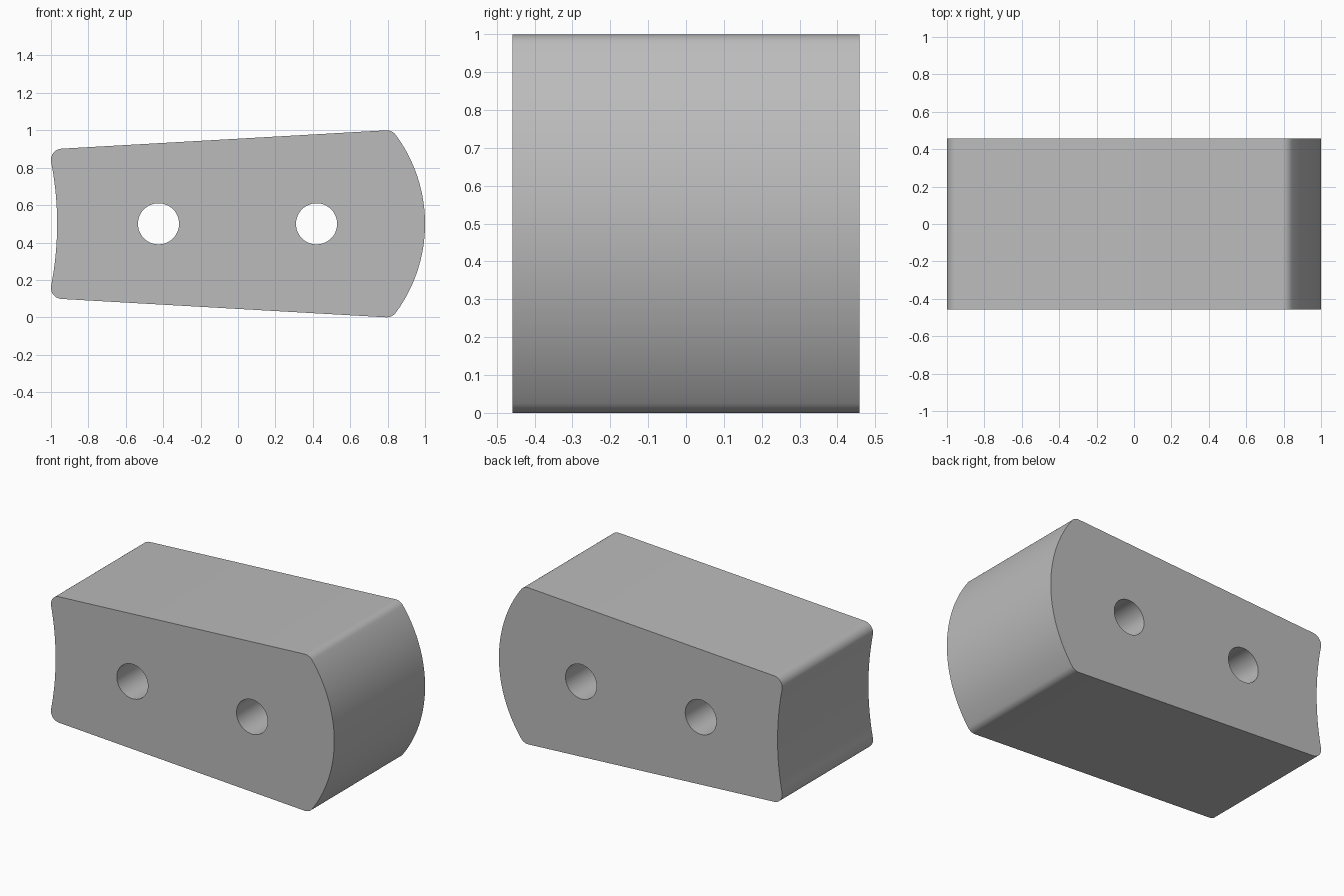
import bpy, bmesh, math
from mathutils import Vector

cube = bpy.data.objects.get("Cube")
if cube:
    bpy.data.objects.remove(cube)

HALF_DEPTH = 0.458
MID_Z = 0.5
FILLET = 0.06
SLOPE, RISE = 0.0565, 0.455          # tapered top edge, relative to mid height
NOSE_X, NOSE_R = 0.2, 0.8            # convex end arc
HOLLOW_X, HOLLOW_R = -2.687, 1.72    # concave end arc
tilt = math.atan(SLOPE)


def arc(cx, cz, r, start, end, steps):
    return [(cx + r * math.cos(start + (end - start) * i / steps),
             cz + r * math.sin(start + (end - start) * i / steps))
            for i in range(steps + 1)]


def fillet_centre(cx, reach):
    """Point at a given reach from an arc centre, one fillet below the top edge."""
    base = RISE - FILLET / math.cos(tilt)
    a = 1 + SLOPE ** 2
    b = SLOPE * base - cx
    c = cx ** 2 + base ** 2 - reach ** 2
    x = (-b + math.sqrt(b * b - a * c)) / a
    return x, base + SLOPE * x


# Upper half of the outline, from the nose tip round to the hollow
nx, nz = fillet_centre(NOSE_X, NOSE_R - FILLET)
hx, hz = fillet_centre(HOLLOW_X, HOLLOW_R + FILLET)
nose_angle = math.atan2(nz, nx - NOSE_X)
hollow_angle = math.atan2(hz, hx - HOLLOW_X)
up = math.pi / 2 + tilt
upper = arc(NOSE_X, 0, NOSE_R, 0, nose_angle, 24)
upper += arc(nx, nz, FILLET, nose_angle, up, 8)[1:]
upper += arc(hx, hz, FILLET, up, math.pi + hollow_angle, 10)
upper += arc(HOLLOW_X, 0, HOLLOW_R, hollow_angle, 0, 12)[1:]
outline = upper + [(x, -z) for x, z in upper[-2:0:-1]]

# Two through holes
loops = [outline]
for x in (-0.425, 0.42):
    loops.append(arc(x, 0, 0.11, 0, math.tau, 48)[:-1])

# Fill the outline around the holes and extrude through the depth
bm = bmesh.new()
edges = []
for loop in loops:
    verts = [bm.verts.new((x, -HALF_DEPTH, z + MID_Z)) for x, z in loop]
    edges += [bm.edges.new((v, verts[i - 1])) for i, v in enumerate(verts)]
bmesh.ops.triangle_fill(bm, edges=edges, use_beauty=True, normal=Vector((0, -1, 0)))
result = bmesh.ops.extrude_face_region(bm, geom=bm.faces[:], use_keep_orig=True)
bmesh.ops.translate(bm, vec=(0, 2 * HALF_DEPTH, 0),
                    verts=[g for g in result["geom"] if isinstance(g, bmesh.types.BMVert)])
bmesh.ops.recalc_face_normals(bm, faces=bm.faces[:])
mesh = bpy.data.meshes.new("tapered_block")
bm.to_mesh(mesh)
bm.free()

block = bpy.data.objects.new("tapered_block", mesh)
bpy.context.collection.objects.link(block)

# Plain grey finish
grey = bpy.data.materials.new("plain_grey")
grey.use_nodes = True
colour = (0.5, 0.5, 0.5, 1)
grey.diffuse_color = colour
grey.node_tree.nodes["Principled BSDF"].inputs["Base Color"].default_value = colour
mesh.materials.append(grey)

bpy.ops.object.select_all(action="DESELECT")
block.select_set(True)
bpy.context.view_layer.objects.active = block
bpy.ops.object.shade_smooth_by_angle(angle=math.radians(30))
